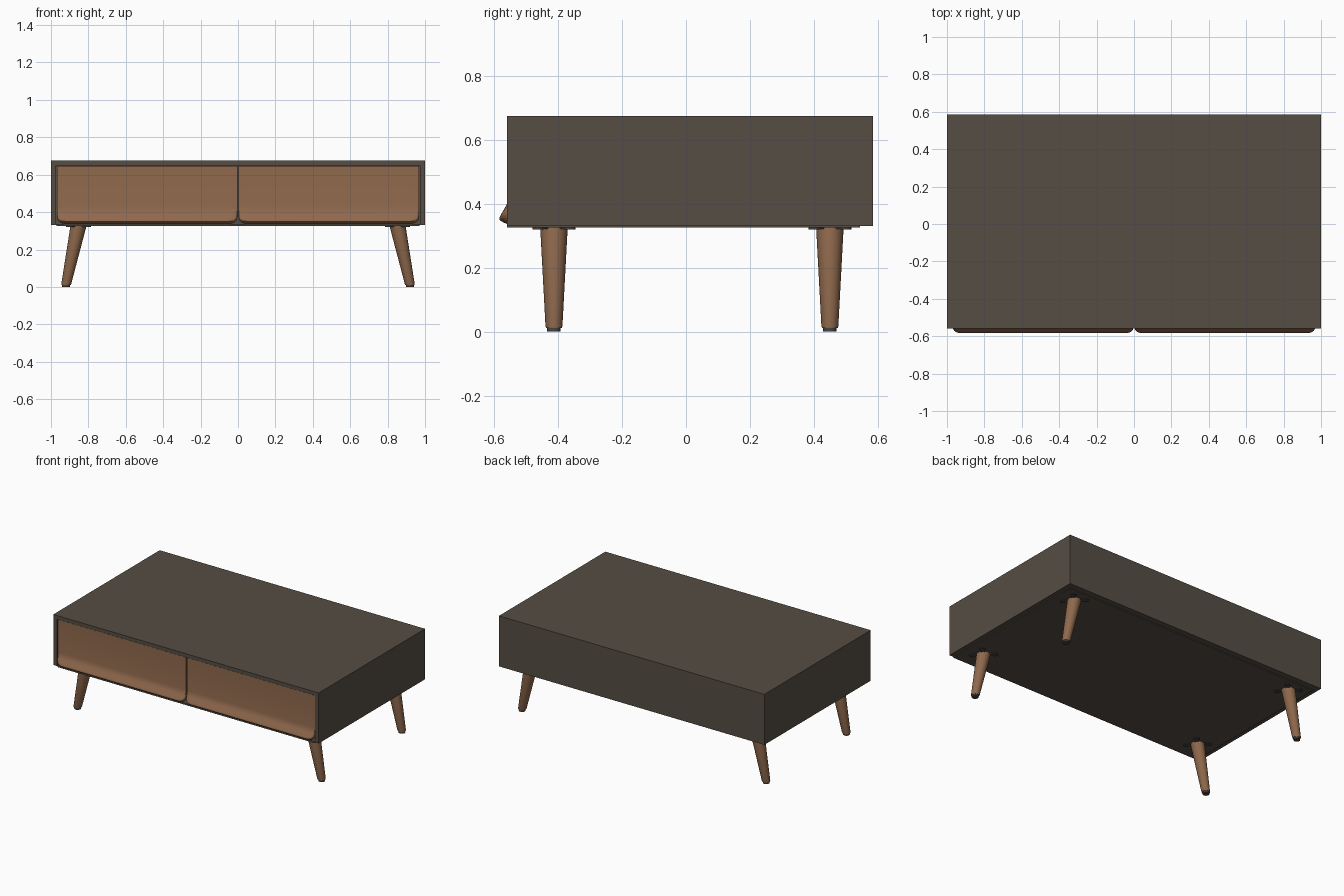
import bpy, bmesh, math
from mathutils import Vector, Matrix

if "Cube" in bpy.data.objects:
    bpy.data.objects.remove(bpy.data.objects["Cube"])


def material(name, rgb):
    m = bpy.data.materials.new(name)
    m.diffuse_color = (*rgb, 1)
    m.use_nodes = True
    m.node_tree.nodes["Principled BSDF"].inputs["Base Color"].default_value = m.diffuse_color
    return m


SHELL = material("dark taupe", (0.093, 0.075, 0.058))
WOOD = material("walnut brown", (0.275, 0.140, 0.073))
METAL = material("dark metal", (0.06, 0.055, 0.05))


def finish(name, bm, mat, smooth=None):
    bmesh.ops.recalc_face_normals(bm, faces=bm.faces)
    me = bpy.data.meshes.new(name)
    bm.to_mesh(me)
    bm.free()
    ob = bpy.data.objects.new(name, me)
    bpy.context.collection.objects.link(ob)
    me.materials.append(mat)
    if smooth:
        bpy.ops.object.select_all(action='DESELECT')
        ob.select_set(True)
        bpy.context.view_layer.objects.active = ob
        bpy.ops.object.shade_smooth_by_angle(angle=math.radians(smooth))
    return ob


def add_box(bm, lo, hi):
    lo, hi = Vector(lo), Vector(hi)
    mat = Matrix.Translation((lo + hi) / 2) @ Matrix.Diagonal((*(hi - lo), 1))
    return bmesh.ops.create_cube(bm, size=1, matrix=mat)["verts"]


# Cabinet shell: one box with an open front
bm = bmesh.new()
add_box(bm, (-1, -0.56, 0.331), (1, 0.585, 0.675))
bm.normal_update()
front = min(bm.faces, key=lambda f: f.calc_center_median().y)
bmesh.ops.inset_region(bm, faces=[front], thickness=0.01)
for v in front.verts:
    v.co.x = math.copysign(0.972, v.co.x)
    v.co.z = 0.65 if v.co.z > 0.5 else 0.336
ext = bmesh.ops.extrude_face_region(bm, geom=[front])
bmesh.ops.delete(bm, geom=[front], context='FACES_ONLY')
bmesh.ops.translate(bm, vec=(0, 1.1, 0),
                    verts=[g for g in ext["geom"] if isinstance(g, bmesh.types.BMVert)])
finish("cabinet_shell", bm, SHELL)

# Thin panel under the cabinet
bm = bmesh.new()
add_box(bm, (-0.97, -0.56, 0.325), (0.97, 0.545, 0.333))
finish("bottom_panel", bm, SHELL)

# Drawer fronts: flat panel whose lower edge flares into a finger lip
FACE_Y, BASE_Z, R = -0.554, 0.337, 0.045
PROFILE = [(-0.53, 0.646), (FACE_Y, 0.646), (FACE_Y, 0.425), (-0.557, 0.407),
           (-0.563, 0.393), (-0.571, 0.379), (-0.580, 0.364), (-0.584, 0.356),
           (-0.584, 0.351), (-0.579, 0.346), (-0.570, 0.341), (-0.560, BASE_Z),
           (-0.53, BASE_Z)]


def drawer(name, x0, x1):
    bm = bmesh.new()
    ds = [R * (1 - math.cos(i * math.pi / 16)) for i in range(9)]
    xs = [x0 + d for d in ds] + [x1 - d for d in reversed(ds)]
    cols = []
    for x in xs:
        d = min(x - x0, x1 - x, R)
        t = math.sqrt(max(0, 1 - (1 - d / R) ** 2))   # rounded lower corners
        col = []
        for y, z in PROFILE:
            if y < FACE_Y:
                y = FACE_Y + (y - FACE_Y) * (0.15 + 0.85 * t)
            if z < 0.42:
                z += (1 - t) * 0.035 * (0.42 - z) / (0.42 - BASE_Z)
            col.append(bm.verts.new((x, y, z)))
        cols.append(col)
    n = len(PROFILE)
    for a, b in zip(cols, cols[1:]):
        for i in range(n):
            j = (i + 1) % n
            bm.faces.new((a[i], a[j], b[j], b[i]))
    bm.faces.new(cols[0])
    bm.faces.new(cols[-1])
    finish(name, bm, WOOD, 40)


drawer("left_drawer_front", -0.967, -0.004)
drawer("right_drawer_front", 0.004, 0.967)


def add_cone(bm, rings, seg=32):
    """Loft horizontal circles given as (x, y, z, radius)."""
    loops = [[bm.verts.new((x + r * math.cos(2 * math.pi * k / seg),
                            y + r * math.sin(2 * math.pi * k / seg), z))
              for k in range(seg)] for x, y, z, r in rings]
    for a, b in zip(loops, loops[1:]):
        for k in range(seg):
            bm.faces.new((a[k], a[k - 1], b[k - 1], b[k]))
    bm.faces.new(loops[0])
    bm.faces.new(loops[-1])


# Tapered legs splayed sideways, each with a foot pad and a mounting bracket
for side, sx in (("left", -1), ("right", 1)):
    for end, y in (("front", -0.413), ("back", 0.45)):
        bm = bmesh.new()
        add_cone(bm, [(sx * 0.853, y, 0.326, 0.043), (sx * 0.918, y, 0.017, 0.0265),
                      (sx * 0.919, y, 0.011, 0.0245)])
        finish(f"{end}_{side}_leg", bm, WOOD, 40)

        bm = bmesh.new()
        add_cone(bm, [(sx * 0.919, y, 0.012, 0.021), (sx * 0.920, y, 0.0, 0.021)])
        finish(f"{end}_{side}_foot_pad", bm, METAL, 40)

        bm = bmesh.new()
        for k in range(4):
            a = math.pi / 4 + k * math.pi / 2
            verts = add_box(bm, (0, -0.014, 0.3205), (0.07, 0.014, 0.326))
            bmesh.ops.transform(bm, verts=verts, matrix=Matrix.Translation((sx * 0.853, y, 0))
                                @ Matrix.Rotation(a, 4, 'Z'))
            add_cone(bm, [(sx * 0.853 + 0.07 * math.cos(a), y + 0.07 * math.sin(a), z, 0.018)
                          for z in (0.32, 0.326)], 16)
        finish(f"{end}_{side}_bracket", bm, METAL, 40)
